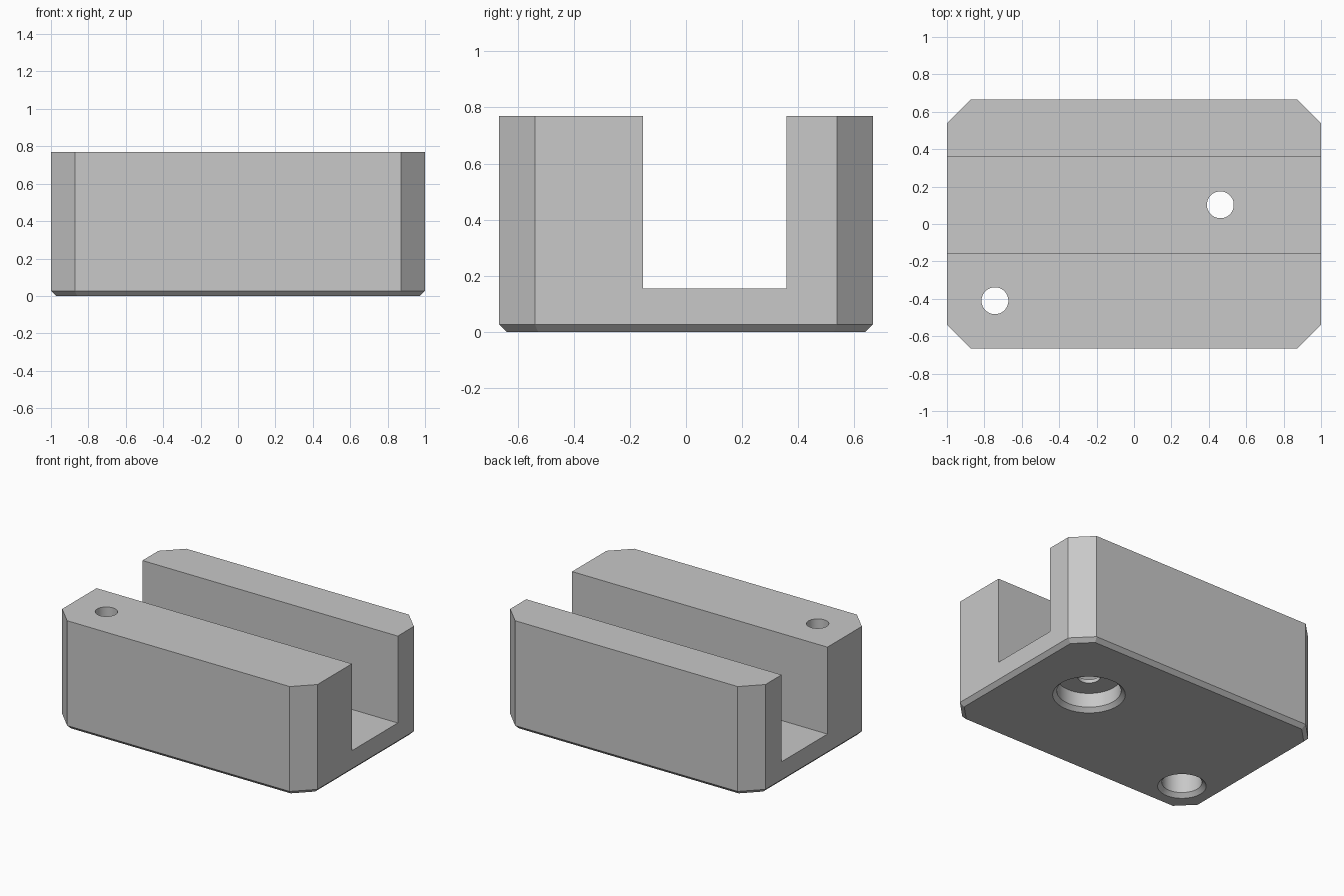
import bpy, bmesh, math

default = bpy.data.objects.get("Cube")
if default:
    bpy.data.objects.remove(default)

MM = 2 / 78                      # working unit
LENGTH, WIDTH, HEIGHT = 78 * MM, 52 * MM, 30 * MM
CORNER, EDGE = 5 * MM, 1.05 * MM

grey = bpy.data.materials.new("light_grey")
grey.use_nodes = True
colour = (0.58, 0.58, 0.58, 1)
grey.diffuse_color = colour
grey.node_tree.nodes["Principled BSDF"].inputs["Base Color"].default_value = colour


def make_object(name, bm):
    bmesh.ops.recalc_face_normals(bm, faces=bm.faces)
    mesh = bpy.data.meshes.new(name)
    bm.to_mesh(mesh)
    bm.free()
    mesh.materials.append(grey)
    obj = bpy.data.objects.new(name, mesh)
    bpy.context.collection.objects.link(obj)
    return obj


def box(name, size, centre):
    bm = bmesh.new()
    bmesh.ops.create_cube(bm, size=1)
    bmesh.ops.scale(bm, vec=size, verts=bm.verts)
    bmesh.ops.translate(bm, vec=centre, verts=bm.verts)
    return make_object(name, bm)


def bevel(bm, edges, offset):
    bmesh.ops.bevel(bm, geom=edges, offset=offset, offset_type='OFFSET',
                    segments=1, affect='EDGES', clamp_overlap=False)


def bore(name, x, y, profile, sides=64):
    """Closed turned cutter from (radius, height) pairs, bottom to top."""
    bm = bmesh.new()
    rings = [[bm.verts.new((x + r * math.cos(math.tau * i / sides),
                            y + r * math.sin(math.tau * i / sides), z))
              for i in range(sides)] for r, z in profile]
    for low, high in zip(rings, rings[1:]):
        for i in range(sides):
            j = (i + 1) % sides
            bm.faces.new((low[i], low[j], high[j], high[i]))
    bm.faces.new(rings[0])
    bm.faces.new(rings[-1])
    return make_object(name, bm)


def stepped_bore(name, x, y, recess, depth):
    rim, shaft, over = 1.05 * MM, 2.8 * MM, 0.5 * MM
    return bore(name, x, y, [(recess + rim + over, -over), (recess, rim),
                             (recess, depth), (shaft, depth), (shaft, HEIGHT + MM)])


# Block with cut corners and a bevelled bottom edge
bm = bmesh.new()
bmesh.ops.create_cube(bm, size=1)
bmesh.ops.scale(bm, vec=(LENGTH, WIDTH, HEIGHT), verts=bm.verts)
bmesh.ops.translate(bm, vec=(0, 0, HEIGHT / 2), verts=bm.verts)
bevel(bm, [e for e in bm.edges
           if abs(e.verts[0].co.z - e.verts[1].co.z) > HEIGHT / 2], CORNER)
bevel(bm, [e for e in bm.edges if all(v.co.z < MM / 2 for v in e.verts)], EDGE)
block = make_object("channel_block", bm)

# Lengthwise channel and the two stepped screw holes
cutters = [
    box("channel_cutter", (LENGTH * 1.2, 20 * MM, HEIGHT),
        (0, 4 * MM, 6 * MM + HEIGHT / 2)),
    stepped_bore("floor_hole_cutter", 18 * MM, 4 * MM, 8 * MM, 5 * MM),
    stepped_bore("wall_hole_cutter", -29 * MM, -16 * MM, 5 * MM, 20 * MM),
]
bpy.context.view_layer.objects.active = block
for cutter in cutters:
    mod = block.modifiers.new(cutter.name, 'BOOLEAN')
    mod.operation, mod.solver, mod.object = 'DIFFERENCE', 'EXACT', cutter
    cutter.hide_render = True
    bpy.ops.object.modifier_apply(modifier=mod.name)
    bpy.data.objects.remove(cutter)

bpy.ops.object.select_all(action='DESELECT')
block.select_set(True)
bpy.ops.object.shade_smooth_by_angle(angle=math.radians(20))
